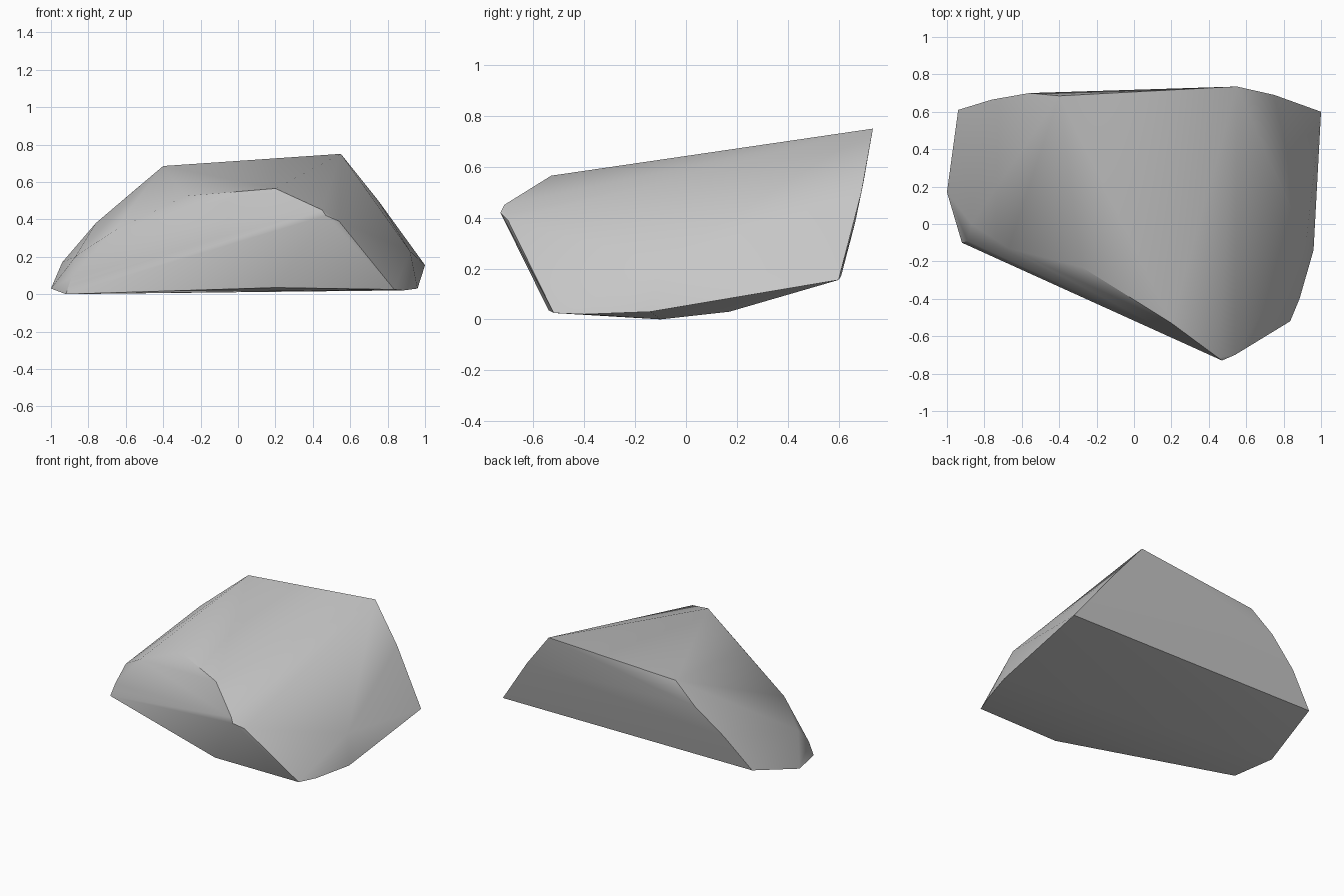
import bpy
import bmesh
import math

# Remove the default cube only
default_cube = bpy.data.objects.get("Cube")
if default_cube:
    bpy.data.objects.remove(default_cube, do_unlink=True)


def make_material(name, colour):
    material = bpy.data.materials.new(name)
    material.use_nodes = True
    material.diffuse_color = colour
    shader = material.node_tree.nodes["Principled BSDF"]
    shader.inputs["Base Color"].default_value = colour
    shader.inputs["Roughness"].default_value = 0.9
    return material


def make_hull(name, outlines, material):
    """Wrap a tight convex skin around the corner outlines."""
    bm = bmesh.new()
    for outline in outlines:
        for corner in outline:
            bm.verts.new(corner)
    hull = bmesh.ops.convex_hull(bm, input=bm.verts[:])
    loose = {g for g in hull["geom_interior"] + hull["geom_unused"]
             if isinstance(g, bmesh.types.BMVert)}
    bmesh.ops.delete(bm, geom=list(loose), context="VERTS")
    bmesh.ops.recalc_face_normals(bm, faces=bm.faces[:])
    mesh = bpy.data.meshes.new(name)
    bm.to_mesh(mesh)
    bm.free()
    mesh.materials.append(material)
    obj = bpy.data.objects.new(name, mesh)
    bpy.context.collection.objects.link(obj)
    return obj


# Broken back face, from its low right corner over the crest to the left
back_outline = [
    (-0.94, 0.61, 0.17), (-0.76, 0.665, 0.38), (-0.56, 0.7, 0.55),
    (-0.4, 0.685, 0.685), (0.55, 0.735, 0.75), (0.75, 0.69, 0.5),
    (1, 0.6, 0.155),
]

# Slanted front face, rising over the brow and down past the nose
front_outline = [
    (-0.92, -0.1, 0), (-0.89, -0.09, 0.09), (-0.67, -0.13, 0.335),
    (-0.28, -0.23, 0.525), (0.2, -0.53, 0.565), (0.45, -0.715, 0.45),
    (0.47, -0.73, 0.42), (0.54, -0.7, 0.39), (0.835, -0.52, 0.025),
]

# Bulges on the two flanks
flank_bulges = [(0.92, -0.1, 0.23), (-0.87, 0, 0.2)]

# Remaining corners of the underside
base_outline = [
    (-1, 0.17, 0.03), (0.2, -0.54, 0.035),
    (0.885, -0.4, 0.02), (0.96, -0.14, 0.03),
]

stone_grey = make_material("stone grey", (0.57, 0.57, 0.57, 1))
outlines = [back_outline, front_outline, flank_bulges, base_outline]
rock = make_hull("rock", outlines, stone_grey)

# Soft slopes with crisp breaks at the sharp edges
bpy.ops.object.select_all(action="DESELECT")
rock.select_set(True)
bpy.context.view_layer.objects.active = rock
bpy.ops.object.shade_smooth_by_angle(angle=math.radians(30))
